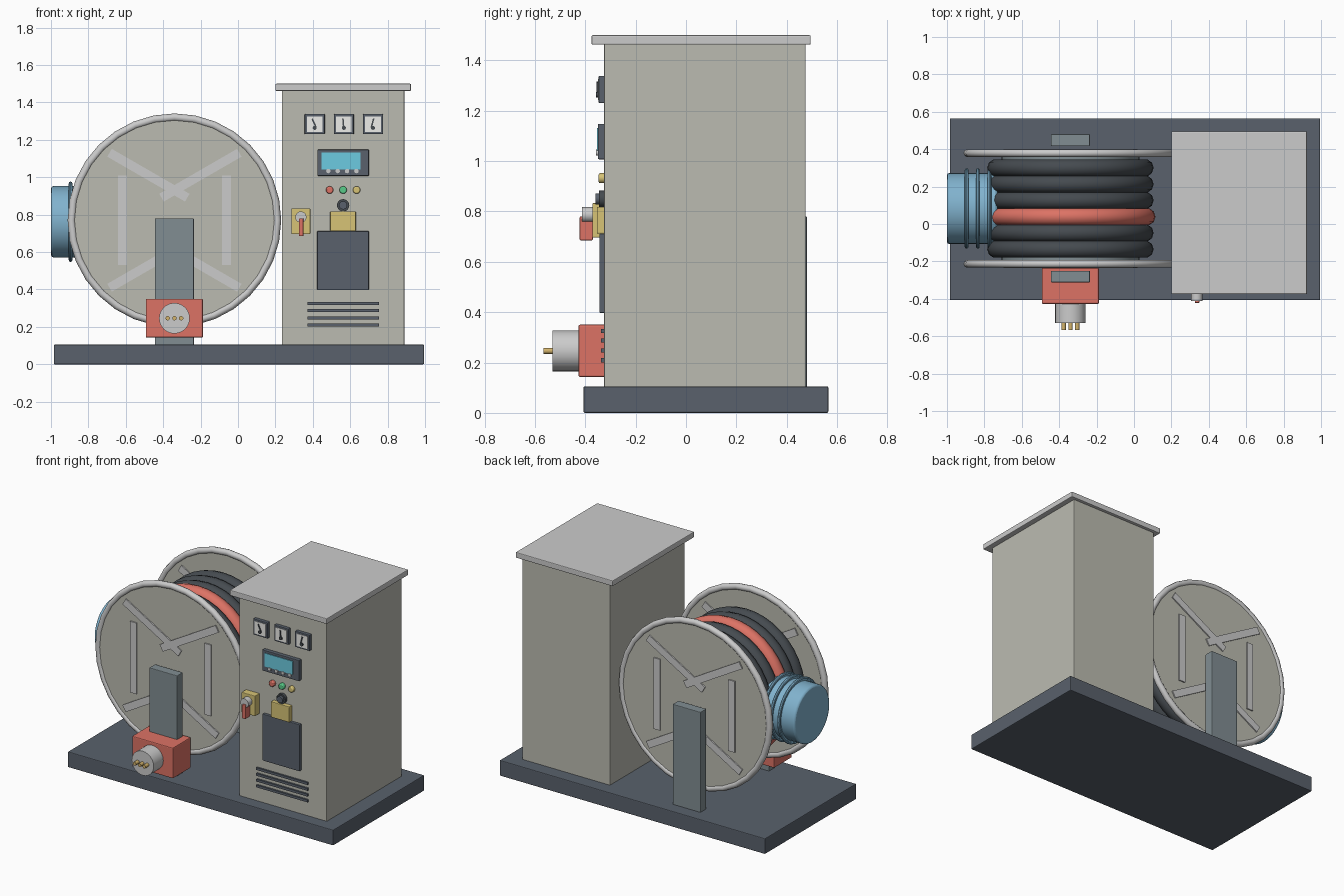
import bpy
from math import pi, radians, cos, sin

if "Cube" in bpy.data.objects:
    bpy.data.objects.remove(bpy.data.objects["Cube"])

mats = {}
COL = dict(dark=(.10, .12, .15), beige=(.50, .50, .44), light=(.62, .63, .65), red=(.72, .17, .13),
           blue=(.22, .45, .62), steel=(.22, .27, .29), cable=(.06, .07, .08), yellow=(.68, .55, .18),
           white=(.85, .85, .82), cyan=(.15, .60, .75), green=(.10, .60, .25), brass=(.65, .45, .15))


def finish(name, col, smooth=True, bevel=0):
    o = bpy.context.object
    o.name = name
    if col not in mats:
        mats[col] = bpy.data.materials.new(col)
        mats[col].diffuse_color = (*COL[col], 1)
    o.data.materials.append(mats[col])
    if bevel:
        m = o.modifiers.new("bevel", 'BEVEL')
        m.width, m.segments = bevel, 2
    if smooth:
        bpy.ops.object.shade_smooth_by_angle(angle=radians(40))
    return o


def box(name, col, x0, x1, y0, y1, z0, z1, bevel=0):
    bpy.ops.mesh.primitive_cube_add(size=1, location=((x0+x1)/2, (y0+y1)/2, (z0+z1)/2))
    o = bpy.context.object
    o.scale = (x1-x0, y1-y0, z1-z0)
    bpy.ops.object.transform_apply(location=False, rotation=False, scale=True)
    return finish(name, col, False, bevel)


def cyl_y(name, col, x, z, r, y0, y1, n=32, bevel=0):
    bpy.ops.mesh.primitive_cylinder_add(vertices=n, radius=r, depth=abs(y1-y0),
                                        location=(x, (y0+y1)/2, z), rotation=(pi/2, 0, 0))
    return finish(name, col, True, bevel)


def ring(name, col, loc, rot, major, minor, n=32, m=10):
    bpy.ops.mesh.primitive_torus_add(location=loc, rotation=rot, major_radius=major, minor_radius=minor,
                                     major_segments=n, minor_segments=m)
    return finish(name, col)


F = -0.325              # cabinet front face
RX, RZ, RY = -0.34, 0.77, 0.083   # reel centre

# base and cabinet
box("base_plate", "dark", -.985, .995, -.407, .565, 0, .105, .005)
box("cabinet_body", "beige", .235, .89, F, .475, .1, 1.465, .004)
box("cabinet_lid", "light", .2, .925, -.375, .495, 1.462, 1.5, .005)

# reel flanges with rims and spoke bars
for side, y in (("front", -.213), ("back", .379)):
    cyl_y(side + "_flange", "beige", RX, RZ, .555, y-.013, y+.013)
    ring(side + "_rim", "light", (RX, y, RZ), (pi/2, 0, 0), .55, .021)
    for i in range(6):
        a = i*pi/3
        s = box(f"{side}_spoke_{i}", "light", -.024, .024, -.021, .021, -.24, .24)
        s.location = (RX + .278*cos(a), y, RZ + .278*sin(a))
        s.rotation_euler = (0, a, 0)

# drum core and cable turns
cyl_y("drum_core", "steel", RX, RZ, .37, -.2, .37)
for i in range(6):
    hot = i == 2
    ring(f"cable_turn_{i}", "red" if hot else "cable", (RX, -.135 + .087*i, RZ), (pi/2, 0, 0),
         .408 if hot else .398, .047, 40)

# reel supports
for side, y0, y1 in (("front", -.312, -.25), ("back", .417, .48)):
    box(side + "_support", "steel", RX-.104, RX+.104, y0, y1, .1, .78, .004)

# drive motor on the left, along x
bpy.ops.mesh.primitive_cylinder_add(vertices=32, radius=.19, depth=.27, location=(-.865, RY, .762),
                                    rotation=(0, pi/2, 0))
finish("drive_motor", "blue", True, .012)
for i, x in enumerate((-.895, -.835, -.773)):
    ring(f"motor_fin_{i}", "blue", (x, RY, .762), (0, pi/2, 0), .205, .01, 32, 8)
    bpy.ops.mesh.primitive_cylinder_add(vertices=32, radius=.203, depth=.01, location=(x, RY, .762),
                                        rotation=(0, pi/2, 0))
    finish(f"motor_fin_web_{i}", "blue")

# power connector
box("connector_box", "red", -.493, -.187, -.427, -.235, .143, .35, .006)
cyl_y("connector_socket", "light", RX, .246, .082, -.53, -.42, 24)
for i in (-1, 0, 1):
    cyl_y(f"connector_pin_{i+1}", "brass", RX + .036*i, .246, .012, -.566, -.52, 10)

# gauges
for i in range(3):
    x, z = .41 + .156*i, 1.284
    box(f"gauge_frame_{i}", "dark", x-.054, x+.054, -.347, F+.01, z-.054, z+.054, .004)
    box(f"gauge_face_{i}", "white", x-.042, x+.042, -.35, -.34, z-.042, z+.042)
    n = box(f"gauge_needle_{i}", "cable", -.004, .004, -.003, .003, -.025, .025)
    n.location = (x-.003, -.352, z+.006)
    n.rotation_euler = (0, radians(-25 + 20*i), 0)
    cyl_y(f"gauge_hub_{i}", "cable", x, z-.02, .011, -.358, -.345, 12)

# display with buttons
box("display_housing", "dark", .425, .7, -.35, F+.01, 1.007, 1.148, .004)
box("display_screen", "cyan", .447, .655, -.354, -.34, 1.042, 1.132)
for i in range(4):
    cyl_y(f"display_button_{i}", "light", .483 + .05*i, 1.033, .012, -.358, -.34, 12)

# indicator lamps
for i, c in enumerate(("red", "green", "yellow")):
    cyl_y(f"lamp_{i}", c, .49 + .072*i, .932, .02, -.347, F+.01, 16, .006)

# lock knob, label block, document panel
cyl_y("lock_knob", "cable", .562, .85, .033, -.345, F+.01, 20)
cyl_y("lock_key", "dark", .562, .85, .022, -.36, -.34, 16)
box("label_block", "yellow", .493, .63, -.354, F+.01, .712, .818, .004)
box("access_panel", "dark", .423, .7, -.344, F+.01, .397, .712, .004)

# main switch
box("switch_plate", "yellow", .286, .387, -.372, F+.01, .696, .833, .004)
cyl_y("switch_knob", "light", .336, .787, .03, -.412, -.365, 20)
box("switch_handle", "red", .325, .35, -.422, -.37, .685, .78, .004)

# ventilation louvres
for i in range(4):
    z = .209 + .039*i
    box(f"louvre_{i}", "dark", .372, .755, -.337, F+.01, z-.008, z+.008)

for m in bpy.data.materials:
    if m.users and not m.is_grease_pencil:
        m.use_nodes = True
        m.node_tree.nodes["Principled BSDF"].inputs["Base Color"].default_value = m.diffuse_color
